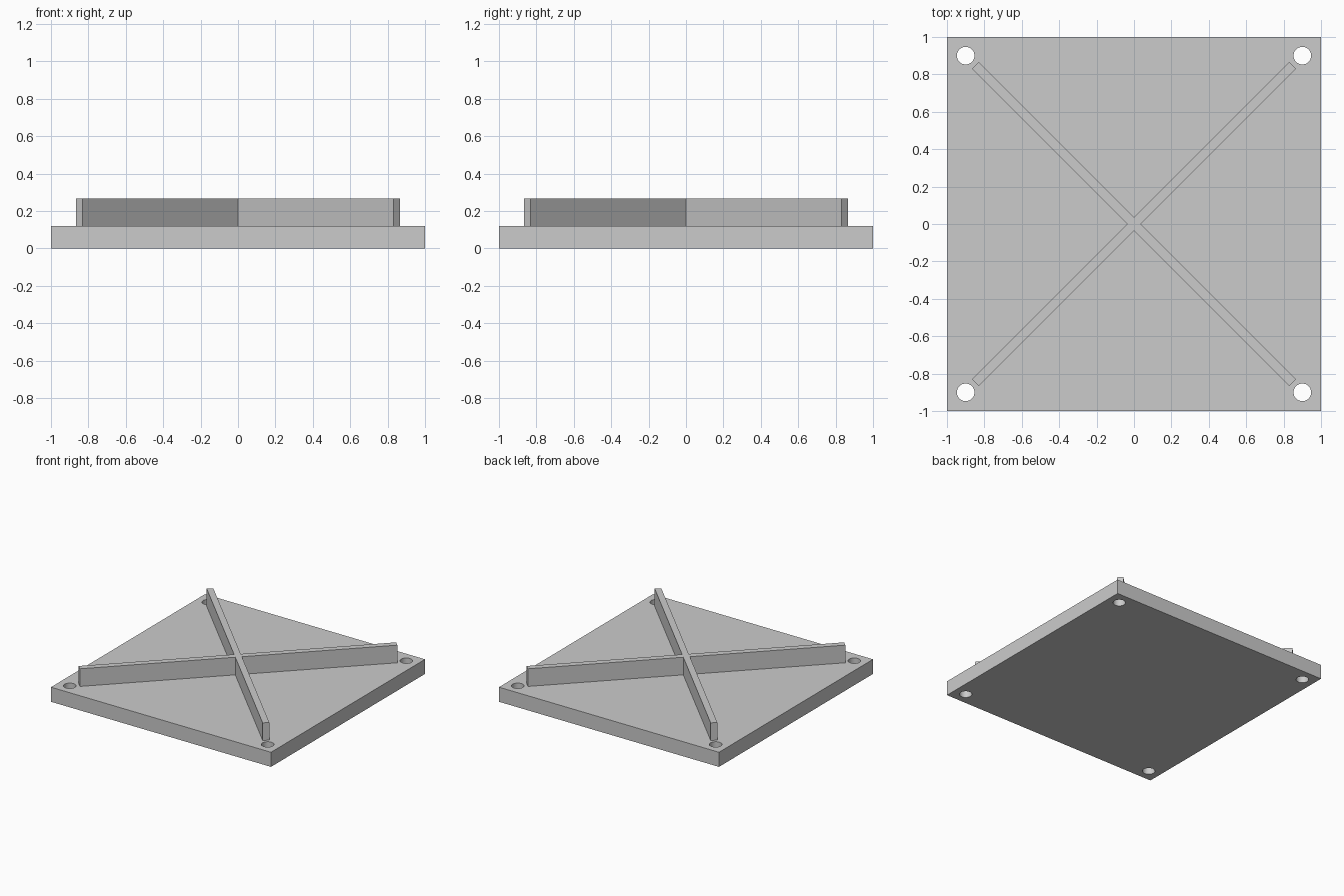
import bpy, bmesh
from math import sqrt
from mathutils import Matrix, Vector

cube = bpy.data.objects.get("Cube")
if cube:
    bpy.data.objects.remove(cube)

PLATE_H, RIB_TOP = 0.12, 0.265
RIB_WIDTH, RIB_HALF_LENGTH = 0.05, 1.2
HOLE_POS, HOLE_RADIUS = 0.9, 0.047

grey = bpy.data.materials.new("light grey")
grey.use_nodes = True
colour = (0.6, 0.6, 0.6, 1)
grey.diffuse_color = colour
grey.node_tree.nodes["Principled BSDF"].inputs["Base Color"].default_value = colour


def make_object(name, bm):
    bmesh.ops.recalc_face_normals(bm, faces=bm.faces)
    mesh = bpy.data.meshes.new(name)
    bm.to_mesh(mesh)
    bm.free()
    mesh.materials.append(grey)
    obj = bpy.data.objects.new(name, mesh)
    bpy.context.collection.objects.link(obj)
    return obj


# Square base plate
bm = bmesh.new()
bmesh.ops.create_cube(bm, size=1, matrix=Matrix.Translation((0, 0, PLATE_H / 2))
                      @ Matrix.Diagonal((2, 2, PLATE_H, 1)))
plate = make_object("base_plate", bm)

# Round through-holes in the four corners
bm = bmesh.new()
for sx in (-1, 1):
    for sy in (-1, 1):
        bmesh.ops.create_cone(bm, cap_ends=True, segments=48, radius1=HOLE_RADIUS,
                              radius2=HOLE_RADIUS, depth=PLATE_H * 2,
                              matrix=Matrix.Translation((sx * HOLE_POS, sy * HOLE_POS, PLATE_H / 2)))
cutter = make_object("hole_cutter", bm)
cutter.hide_render = True

holes = plate.modifiers.new("corner_holes", 'BOOLEAN')
holes.operation = 'DIFFERENCE'
holes.solver = 'EXACT'
holes.object = cutter
bpy.ops.object.select_all(action='DESELECT')
bpy.context.view_layer.objects.active = plate
plate.select_set(True)
bpy.ops.object.modifier_apply(modifier=holes.name)
bpy.data.objects.remove(cutter)
bpy.ops.object.shade_smooth_by_angle()

# Diagonal cross rib: one arm outline turned four times, then extruded
half = RIB_WIDTH / 2
arm = [Vector((half, -half)), Vector((RIB_HALF_LENGTH, -half)), Vector((RIB_HALF_LENGTH, half))]
bm = bmesh.new()
outline = []
c = 1 / sqrt(2)
direction = Vector((c, c))
for _ in range(4):
    side = Vector((-direction.y, direction.x))
    for p in arm:
        xy = direction * p.x + side * p.y
        outline.append(bm.verts.new((xy.x, xy.y, PLATE_H)))
    direction = side
face = bm.faces.new(outline)
top = bmesh.ops.extrude_face_region(bm, geom=[face])
bmesh.ops.translate(bm, vec=(0, 0, RIB_TOP - PLATE_H),
                    verts=[v for v in top["geom"] if isinstance(v, bmesh.types.BMVert)])
make_object("cross_rib", bm)
